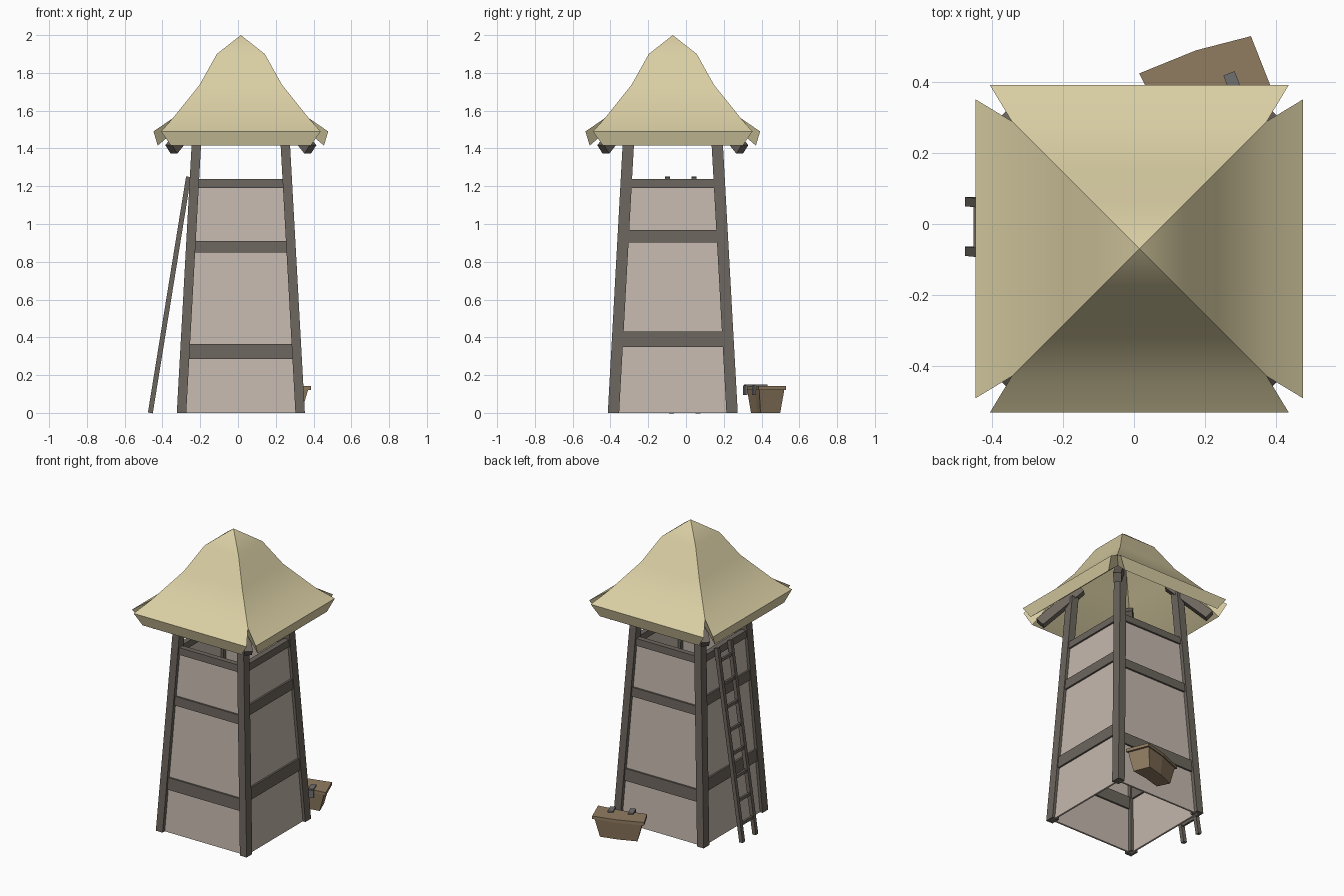
import bpy, bmesh, math
from mathutils import Vector, Matrix

if "Cube" in bpy.data.objects:
    bpy.data.objects.remove(bpy.data.objects["Cube"])

C = Vector((0.015, -0.07, 0))  # tower axis


def material(name, r, g, b):
    m = bpy.data.materials.new(name)
    m.diffuse_color = (r, g, b, 1)
    m.use_nodes = True
    m.node_tree.nodes["Principled BSDF"].inputs["Base Color"].default_value = m.diffuse_color
    return m


TIMBER = material("timber", 0.15, 0.13, 0.11)
PLASTER = material("plaster", 0.56, 0.48, 0.42)
THATCH = material("thatch", 0.70, 0.62, 0.37)
CHEST = material("chest_wood", 0.28, 0.20, 0.12)
IRON = material("iron", 0.16, 0.16, 0.16)


def finish(name, bm, mat):
    bmesh.ops.remove_doubles(bm, verts=bm.verts, dist=1e-5)
    bmesh.ops.recalc_face_normals(bm, faces=bm.faces)
    me = bpy.data.meshes.new(name)
    bm.to_mesh(me)
    bm.free()
    ob = bpy.data.objects.new(name, me)
    me.materials.append(mat)
    bpy.context.collection.objects.link(ob)
    return ob


def loft(name, rings, mat):
    """Solid skinned through a list of matching point rings, with end caps."""
    bm = bmesh.new()
    vs = [[bm.verts.new(p) for p in r] for r in rings]
    n = len(rings[0])
    for a, b in zip(vs, vs[1:]):
        for i in range(n):
            j = (i + 1) % n
            bm.faces.new((a[i], a[j], b[j], b[i]))
    bm.faces.new(vs[0])
    bm.faces.new(vs[-1])
    return finish(name, bm, mat)


def beam(name, p, q, side, w, h, mat):
    """Rectangular bar from p to q; side is the direction of its width."""
    p, q = Vector(p), Vector(q)
    s = Vector(side).normalized()
    u = (q - p).cross(s).normalized()
    return loft(name, [[c + s * w * a / 2 + u * h * b / 2
                        for a, b in ((-1, -1), (1, -1), (1, 1), (-1, 1))]
                       for c in (p, q)], mat)


def half(z):  # distance of the leg centres from the axis
    return 0.314 - 0.0553 * z


def slab(name, turn, z0, z1, t, mat):
    """Tapered board between two legs on one side of the tower."""
    rings = []
    for s in (-1, 1):
        rings.append([C + turn @ Vector((s * half(z), -half(z) + d, z))
                      for z, d in ((z0, -t / 2), (z1, -t / 2), (z1, t / 2), (z0, t / 2))])
    return loft(name, rings, mat)


# Legs and the hip rafters above them
for sx, sy, lab in ((-1, -1, "front_left"), (1, -1, "front_right"),
                    (1, 1, "back_right"), (-1, 1, "back_left")):
    rings = []
    for z in (0, 1.56):
        c = C + Vector((sx * half(z), sy * half(z), z))
        rings.append([c + Vector((a * 0.025, b * 0.03, 0))
                      for a, b in ((-1, -1), (1, -1), (1, 1), (-1, 1))])
    loft(lab + "_leg", rings, TIMBER)
    beam(lab + "_rafter", C + Vector((sx * 0.368, sy * 0.368, 1.395)),
         C + Vector((sx * 0.19, sy * 0.19, 1.62)), (sx, -sy, 0), 0.05, 0.06, TIMBER)

# Walls and cross bands
sides = ("front", "right", "back", "left")
for k, lab in enumerate(sides):
    turn = Matrix.Rotation(k * math.pi / 2, 3, 'Z')
    slab(lab + "_wall", turn, 0.0, 1.23, 0.012, PLASTER)
    up = 0.065 if k % 2 else 0
    for i, (a, b) in enumerate(((0.285 + up, 0.365 + up), (0.85 + up * 0.8, 0.91 + up * 0.9),
                                (1.19, 1.237))):
        slab(f"{lab}_band_{i + 1}", turn, a, b, 0.036, TIMBER)

# Roof: four flared panels with folded eaves (distance, half width, height)
profile = [(0, 0, 2.0), (0.127, 0.127, 1.9), (0.218, 0.218, 1.737), (0.36, 0.36, 1.56),
           (0.4625, 0.422, 1.49), (0.44, 0.37, 1.415), (0.34, 0.34, 1.50),
           (0.2, 0.2, 1.67), (0, 0, 1.88)]
bm = bmesh.new()
for k in range(4):
    turn = Matrix.Rotation(k * math.pi / 2, 3, 'Z')
    rows = [[bm.verts.new(C + turn @ Vector((s * w, -d, z))) for s in (-1, 1)]
            for d, w, z in profile]
    for i, (a, b) in enumerate(zip(rows, rows[1:])):
        if i == 0:
            bm.faces.new((a[0], b[0], b[1]))
        elif i == len(rows) - 2:
            bm.faces.new((a[0], a[1], b[0]))
        else:
            bm.faces.new((a[0], b[0], b[1], a[1]))
    for e in (0, 1):  # close the eave ends at the corner notches
        bm.faces.new([rows[i][e] for i in (3, 4, 5, 6)])
roof = finish("thatched_roof", bm, THATCH)
bpy.context.view_layer.objects.active = roof
roof.select_set(True)
bpy.ops.object.shade_smooth_by_angle(angle=math.radians(30))
roof.select_set(False)

# Ladder leaning on the left side
rails = [(Vector((-0.464, y0, 0)), Vector((-0.262, y1, 1.25)))
         for y0, y1 in ((-0.077, -0.097), (0.063, 0.043))]
for i, (p, q) in enumerate(rails):
    beam(f"ladder_rail_{i + 1}", p, q, (0, 1, 0), 0.026, 0.026, TIMBER)
for i in range(8):
    t = 0.09 + i * 0.12
    beam(f"ladder_rung_{i + 1}", rails[0][0].lerp(rails[0][1], t),
         rails[1][0].lerp(rails[1][1], t), (1, 0, 0), 0.014, 0.02, TIMBER)

# Slightly bowed chest behind the tower
outline = [(0.015, 0.425), (0.175, 0.49), (0.33, 0.53), (0.387, 0.385), (0.225, 0.36), (0.07, 0.315)]


def chest_ring(scale, z):
    return [((x - 0.2) * scale + 0.2, (y - 0.418) * scale + 0.418, z) for x, y in outline]


loft("chest_body", [chest_ring(0.72, 0), chest_ring(0.92, 0.125)], CHEST)
loft("chest_lid", [chest_ring(1, 0.122), chest_ring(1, 0.142)], CHEST)
for i, (x, y) in enumerate(((0.268, 0.425), (0.15, 0.378))):
    d = Vector((0.025, -0.065, 0))
    p = Vector((x, y, 0.145))
    beam(f"chest_strap_{i + 1}", p, p + d, (0.93, 0.36, 0), 0.034, 0.012, IRON)
    beam(f"chest_hinge_{i + 1}", p + d, p + d + Vector((0, 0, -0.05)),
         (0.93, 0.36, 0), 0.034, 0.012, IRON)
